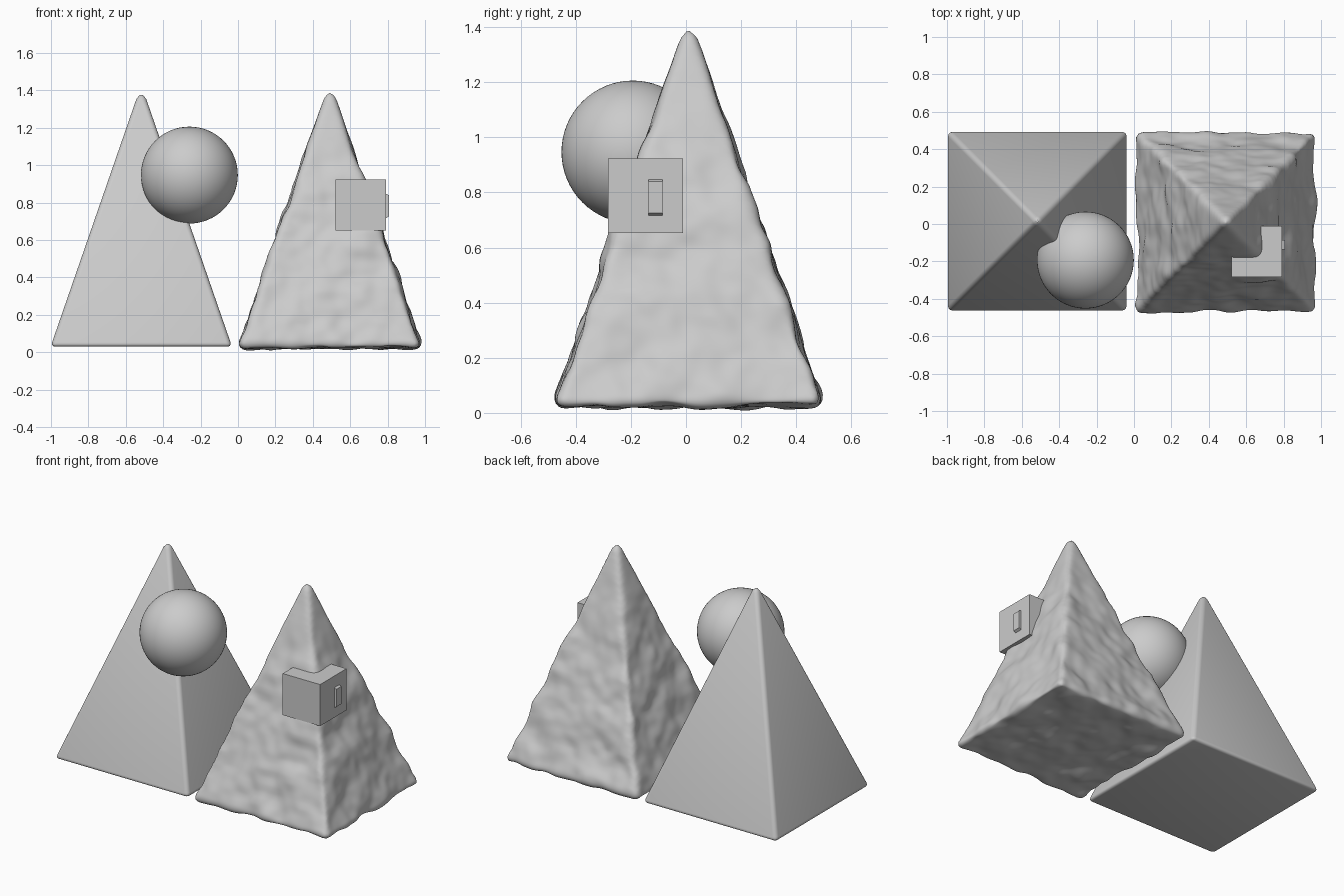
import bpy, bmesh
from mathutils import Vector, noise

cube = bpy.data.objects.get("Cube")
if cube:
    bpy.data.objects.remove(cube)

grey = bpy.data.materials.new("light grey")
grey.use_nodes = True
colour = (0.6, 0.6, 0.6, 1)
grey.diffuse_color = colour
grey.node_tree.nodes["Principled BSDF"].inputs["Base Color"].default_value = colour


def add_object(name, bm):
    bmesh.ops.recalc_face_normals(bm, faces=bm.faces)
    mesh = bpy.data.meshes.new(name)
    bm.to_mesh(mesh)
    bm.free()
    mesh.materials.append(grey)
    obj = bpy.data.objects.new(name, mesh)
    bpy.context.collection.objects.link(obj)
    return obj


def smooth(obj, angle):
    bpy.ops.object.select_all(action='DESELECT')
    obj.select_set(True)
    bpy.context.view_layer.objects.active = obj
    bpy.ops.object.shade_smooth_by_angle(angle=angle)


def pyramid(name, centre, half, height, rounding):
    """Square pyramid with rounded edges and tip."""
    bm = bmesh.new()
    base = [bm.verts.new((centre[0] + sx * half, centre[1] + sy * half, centre[2]))
            for sx, sy in ((-1, -1), (1, -1), (1, 1), (-1, 1))]
    tip = bm.verts.new((centre[0], centre[1], centre[2] + height))
    bm.faces.new(base)
    for i in range(4):
        bm.faces.new((base[i], base[(i + 1) % 4], tip))
    bmesh.ops.bevel(bm, geom=list(bm.edges), offset=rounding, segments=5,
                    profile=0.5, affect='EDGES')
    return add_object(name, bm)


def box(name, low, high):
    bm = bmesh.new()
    bmesh.ops.create_cube(bm, size=1)
    low, high = Vector(low), Vector(high)
    for v in bm.verts:
        v.co = (low + high) / 2 + v.co * (high - low)
    return add_object(name, bm)


# Clean pyramid
clean = pyramid("smooth_pyramid", (-0.517, 0.015, 0.03), 0.485, 1.40, 0.025)
smooth(clean, 0.6)

# Weathered pyramid: dense even surface pushed about by noise
rough = pyramid("weathered_pyramid", (0.492, 0.01, 0.025), 0.488, 1.43, 0.03)
remesh = rough.modifiers.new("even_surface", 'REMESH')
remesh.mode = 'VOXEL'
remesh.voxel_size = 0.014
dense = bpy.data.meshes.new_from_object(
    rough.evaluated_get(bpy.context.evaluated_depsgraph_get()))
rough.modifiers.clear()
rough.data = dense
if not dense.materials:
    dense.materials.append(grey)
bm = bmesh.new()
bm.from_mesh(dense)
bm.normal_update()
moves = []
for v in bm.verts:
    fade = min(1, max(0.15, (1.35 - v.co.z) * 2))
    wave = noise.noise(v.co * 6) * 0.022 + noise.noise(v.co * 14) * 0.008
    moves.append(v.normal * wave * fade)
for v, move in zip(bm.verts, moves):
    v.co += move
for _ in range(3):
    bmesh.ops.smooth_vert(bm, verts=bm.verts, factor=0.5,
                          use_axis_x=True, use_axis_y=True, use_axis_z=True)
for v in bm.verts:
    v.co.z = max(v.co.z, 0)
bm.to_mesh(dense)
bm.free()
smooth(rough, 1.2)

# Floating ball, sunk into the clean pyramid
bm = bmesh.new()
bmesh.ops.create_uvsphere(bm, u_segments=64, v_segments=32, radius=0.259)
bmesh.ops.translate(bm, verts=bm.verts, vec=(-0.26, -0.193, 0.947))
smooth(add_object("ball", bm), 0.6)

# Block sunk into the weathered pyramid
box("block", (0.521, -0.283, 0.652), (0.791, -0.01, 0.923))

# Raised bar on the block, sloped at its top and bottom ends
bar = box("raised_bar", (0.78, -0.136, 0.71), (0.806, -0.086, 0.852))
for v in bar.data.vertices:
    if v.co.x > 0.79:
        v.co.z += 0.015 if v.co.z < 0.78 else -0.012
